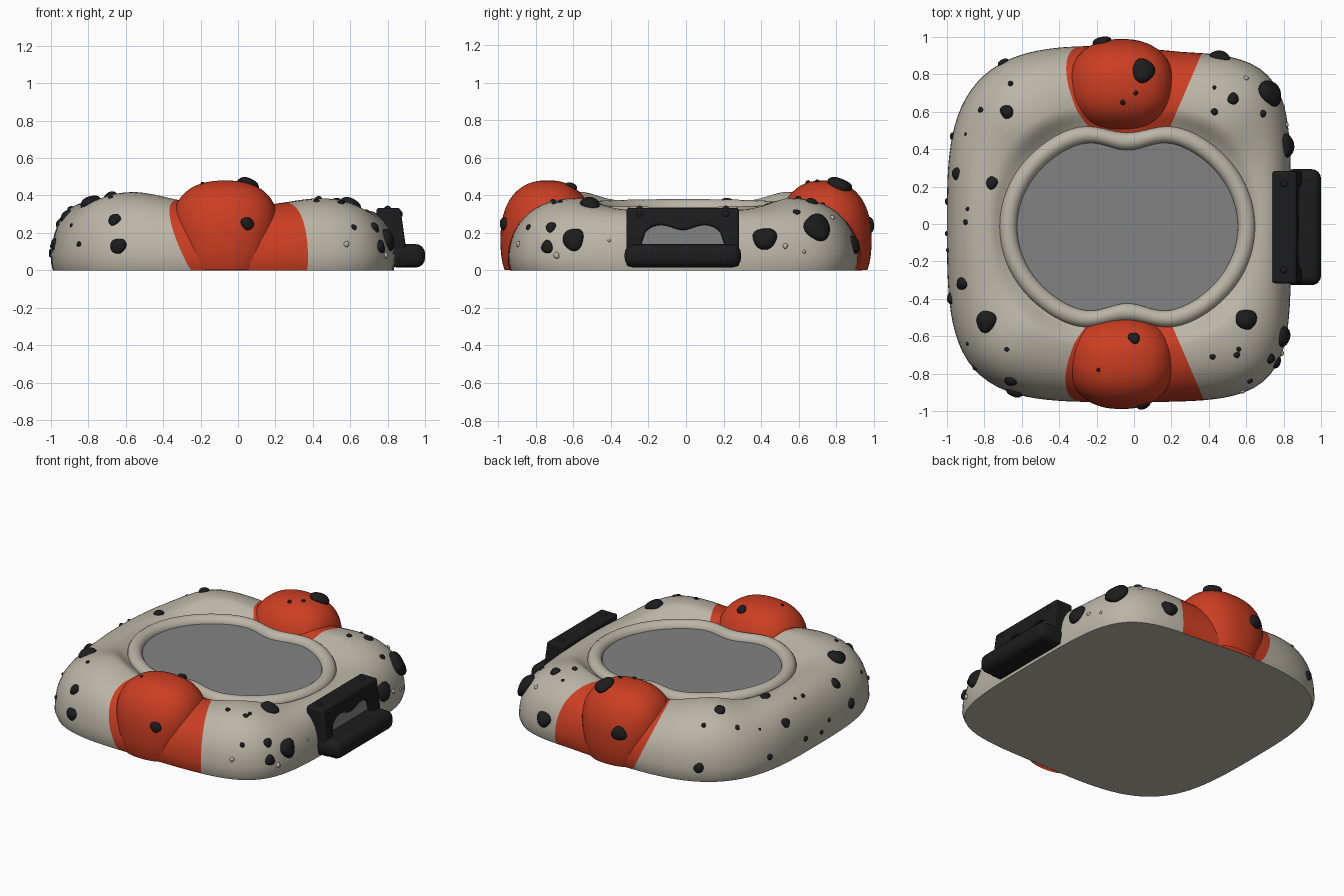
import bpy, bmesh, math, random
from math import sin, cos, pi, exp
from mathutils import Vector, Matrix
from mathutils.bvhtree import BVHTree

random.seed(4)
if "Cube" in bpy.data.objects:
    bpy.data.objects.remove(bpy.data.objects["Cube"])


def material(name, color):
    m = bpy.data.materials.new(name)
    m.use_nodes = True
    m.diffuse_color = (*color, 1)
    m.node_tree.nodes["Principled BSDF"].inputs["Base Color"].default_value = (*color, 1)
    return m


STONE = material("pale stone", (.5, .465, .385))
ORANGE = material("orange red", (.6, .048, .016))
BLACK = material("soft black", (.012, .012, .012))
GRAY = material("mid gray", (.225, .225, .225))


def finish(bm, name, *mats, angle=40):
    """Turn a bmesh into a smooth shaded object and return a ray target for it."""
    bmesh.ops.recalc_face_normals(bm, faces=bm.faces[:])
    tree = BVHTree.FromBMesh(bm)
    me = bpy.data.meshes.new(name)
    bm.to_mesh(me)
    bm.free()
    ob = bpy.data.objects.new(name, me)
    bpy.context.collection.objects.link(ob)
    for m in mats:
        me.materials.append(m)
    bpy.ops.object.select_all(action='DESELECT')
    ob.select_set(True)
    bpy.context.view_layer.objects.active = ob
    bpy.ops.object.shade_smooth_by_angle(angle=math.radians(angle))
    return ob, tree


def bridge(bm, rings):
    for a, b in zip(rings, rings[1:]):
        n = len(a)
        for i in range(n):
            bm.faces.new((a[i], a[(i + 1) % n], b[(i + 1) % n], b[i]))


N = 128


def outline(t):
    """Rounded square footprint, squarer on the hatch side and shallower at the back."""
    c, s = cos(t), sin(t)
    corner = abs(2 * c * s)
    n = 3.3 + corner * (1.4 if c > 0 else .4 if s < 0 else 0)
    depth = .952
    if c > 0 and s > 0:
        depth -= .03 * min(1, 1.5 * corner)
    r = (abs(c / .92) ** n + abs(s / depth) ** n) ** (-1 / n)
    return Vector((-.08 + r * c, r * s, 0))


def opening(t, grow=0):
    """Peanut shaped pool outline on a gently tilted plane."""
    pinch = 1 - .16 * exp(-(cos(t) / .28) ** 2)
    x = -.035 + (.637 + grow) * cos(t)
    return Vector((x, -.015 + (.543 * pinch + grow) * sin(t), .31 - .033 * x))


def hump(t):
    """Swelling of the four corners, fading faster toward the left and right sides."""
    a = math.degrees(math.atan2(abs(sin(t)), abs(cos(t)))) - 50
    return .058 * exp(-(a / (14 if a < 0 else 20)) ** 2)


# Body: swollen ring from the footprint up over a crest and down to the pool
bm = bmesh.new()
angles = [2 * pi * i / N for i in range(N)]
rings = []
CREST = .68
steps = [("base", 0)] + [("wall", j / 14) for j in range(15)] + [("dip", j / 6) for j in range(1, 7)]
for kind, f in steps:
    ring = []
    for t in angles:
        o, p = outline(t), opening(t)
        mid = o.lerp(p, CREST)
        top = .342 - .033 * mid.x + hump(t)
        if kind == "base":
            s, z = .03, 0
        elif kind == "wall":
            a = f * pi / 2
            s = CREST * (1 - max(0, cos(a)) ** .87)
            z = .04 + (top - .04) * sin(a) ** .87
        else:
            s = CREST + (1 - CREST) * f
            z = top + (p.z - .005 - top) * (1 - cos(f * pi)) / 2
        q = o.lerp(p, s)
        ring.append(bm.verts.new((q.x, q.y, z)))
    rings.append(ring)
bridge(bm, rings)
bm.faces.new(rings[0])


# Painted bands: cut the edges, then colour the faces between them
def left_edge(y, z):
    return .12 - .395 * abs(y) - .497 * z


def right_edge(y):
    return -.03 + .43 * abs(y)


for side in (-1, 1):
    for co, no in (((.12, 0, 0), (1, .395 * side, .497)), ((-.03, 0, 0), (1, -.43 * side, 0))):
        faces = [f for f in bm.faces if f.calc_center_median().y * side > .3]
        geom = set(faces)
        for f in faces:
            geom.update(f.edges, f.verts)
        bmesh.ops.bisect_plane(bm, geom=list(geom), plane_co=co, plane_no=no, dist=1e-5)
for f in bm.faces:
    c = f.calc_center_median()
    if abs(c.y) > .3 and c.z > 0 and left_edge(c.y, c.z) < c.x < right_edge(c.y):
        f.material_index = 1
targets = [finish(bm, "body", STONE, ORANGE)[1]]

# Boxy domed bulges on both bands, narrower toward the ground
POWER = 2.35
for side, name in ((-1, "front_bulge"), (1, "back_bulge")):
    bm = bmesh.new()
    bmesh.ops.create_uvsphere(bm, u_segments=64, v_segments=40, radius=1)
    for v in bm.verts:
        v.co /= sum(abs(k) ** POWER for k in v.co) ** (1 / POWER)
        z = .16 + .32 * v.co.z
        v.co = Vector((-.068 + .3 * v.co.x * (.82 + .55 * z), side * (.737 + .252 * v.co.y), z))
    bmesh.ops.bisect_plane(bm, geom=bm.verts[:] + bm.edges[:] + bm.faces[:],
                           plane_co=(0, 0, .002), plane_no=(0, 0, 1), clear_inner=True)
    targets.append(finish(bm, name, ORANGE)[1])

# Pool rim tube and pool surface
bm = bmesh.new()
TUBE = .048
rings = []
for j in range(16):
    a = 2 * pi * j / 16
    rings.append([bm.verts.new(opening(t, TUBE * cos(a)) + Vector((0, 0, TUBE * sin(a)))) for t in angles])
bridge(bm, rings + rings[:1])
finish(bm, "pool_rim", STONE)
bm = bmesh.new()
bm.faces.new([bm.verts.new(opening(t) + Vector((0, 0, .006))) for t in angles])
finish(bm, "pool_surface", GRAY)


# Side hatch: arched frame, gray panel, ledge and bolts
def bevel(ob, width):
    m = ob.modifiers.new("bevel", 'BEVEL')
    m.width, m.segments, m.limit_method = width, 4, 'ANGLE'


def box(name, mat, lo, hi, width):
    bm = bmesh.new()
    lo, hi = Vector(lo), Vector(hi)
    place = Matrix.Translation((lo + hi) / 2) @ Matrix.Diagonal((*(hi - lo), 1))
    bmesh.ops.create_cube(bm, size=1, matrix=place)
    bevel(finish(bm, name, mat)[0], width)


MID = -.017
arch = []
for i in range(25):
    y = .22 - .44 * i / 24
    arch.append((y, .14 + .11 * (1 - (y / .22) ** 4) ** .5 - .035 * exp(-(y / .08) ** 2)))
shape = [(-.22, .02), (-.3, .02), (-.3, .333), (.3, .333), (.3, .02), (.22, .02)] + arch
bm = bmesh.new()
face = bm.faces.new([bm.verts.new((.74, y + MID, z)) for y, z in shape])
new = bmesh.ops.extrude_face_region(bm, geom=[face])["geom"]
for v in new:
    if isinstance(v, bmesh.types.BMVert):
        v.co.x = .915 - .14 * v.co.z
bevel(finish(bm, "hatch_frame", BLACK)[0], .015)
box("hatch_panel", GRAY, (.78, MID - .24, .08), (.85, MID + .24, .27), .003)
box("hatch_ledge", BLACK, (.8, MID - .31, .015), (1, MID + .31, .14), .05)
bm = bmesh.new()
for y in (-.23, .23):
    for x, z in ((.8, .326), (.862, .3)):
        bmesh.ops.create_icosphere(bm, subdivisions=2, radius=.02, matrix=Matrix.Translation((x, y + MID, z)))
finish(bm, "hatch_bolts", BLACK)


# Lumpy stones pressed onto the surface
def stone(bm, start, ray, r):
    hits = [t.ray_cast(Vector(start), Vector(ray)) for t in targets]
    hits = [h for h in hits if h[0] is not None]
    if not hits:
        return
    spot, normal = min(hits, key=lambda h: h[3])[:2]
    if normal.dot(Vector(ray)) > 0:
        normal = -normal
    turn = normal.to_track_quat('Z', 'Y').to_matrix().to_4x4() @ Matrix.Rotation(random.uniform(0, pi), 4, 'Z')
    place = Matrix.Translation(spot) @ turn @ Matrix.Diagonal((r * 1.1, r, r * .5 + .005, 1))
    verts = bmesh.ops.create_icosphere(bm, subdivisions=3 if r > .02 else 2, radius=1)["verts"]
    k = random.uniform(0, 6)
    for v in verts:
        v.co *= 1 + .1 * sin(3 * v.co.x + k) * cos(2.5 * v.co.y - k)
        v.co = place @ v.co


from_top = [(-.68, .6, .035), (-.66, .75, .015), (-.69, .87, .035), (-.76, .22, .03), (-.95, .27, .03),
            (-.79, -.52, .055), (-.92, -.32, .033), (-.66, -.84, .033), (-.68, -.67, .012), (0, -.61, .03),
            (-.19, -.78, .01), (.6, -.51, .055), (.05, .82, .06), (.01, .7, .012), (-.06, .65, .014),
            (.53, .67, .03), (.43, .6, .018), (.69, .59, .018), (.43, .73, .01), (.42, -.71, .015),
            (.55, -.7, .016), (.56, -.67, .012), (-.82, .61, .015), (-.9, .48, .008), (-.89, .08, .01),
            (-.9, .01, .014), (-.89, -.64, .01)]
from_right = [(.7, .23, .073), (.42, .17, .06), (-.6, .165, .057), (-.74, .125, .032), (-.72, .23, .027)]
from_front = [(-.64, .13, .04), (-.85, .14, .014), (.05, .25, .033), (.62, .23, .015)]
from_back = [(-.17, .24, .045), (.46, .14, .05), (-.7, .1, .03)]
from_left = [(-.4, .14, .03), (.12, .1, .018), (-.05, .08, .014), (.47, .1, .02), (-.14, .13, .012)]
bm = bmesh.new()
for a, b, r in from_top:
    stone(bm, (a, b, 2), (0, 0, -1), r)
for spots, sx, sy in ((from_right, 2, 0), (from_left, -2, 0), (from_front, 0, -2), (from_back, 0, 2)):
    for a, z, r in spots:
        start = (sx, a, z) if sx else (a, sy, z)
        stone(bm, start, (-sx / 2, -sy / 2, 0), r)
finish(bm, "dark_stones", BLACK, angle=80)
bm = bmesh.new()
for y, z, r in ((-.69, .08, .016), (.53, .13, .014), (-.41, .16, .008), (.63, .1, .009)):
    stone(bm, (2, y, z), (-1, 0, 0), r)
stone(bm, (.58, -2, .14), (0, 1, 0), .015)
stone(bm, (.6, .78, 2), (0, 0, -1), .014)
finish(bm, "pale_pebbles", STONE, angle=80)
